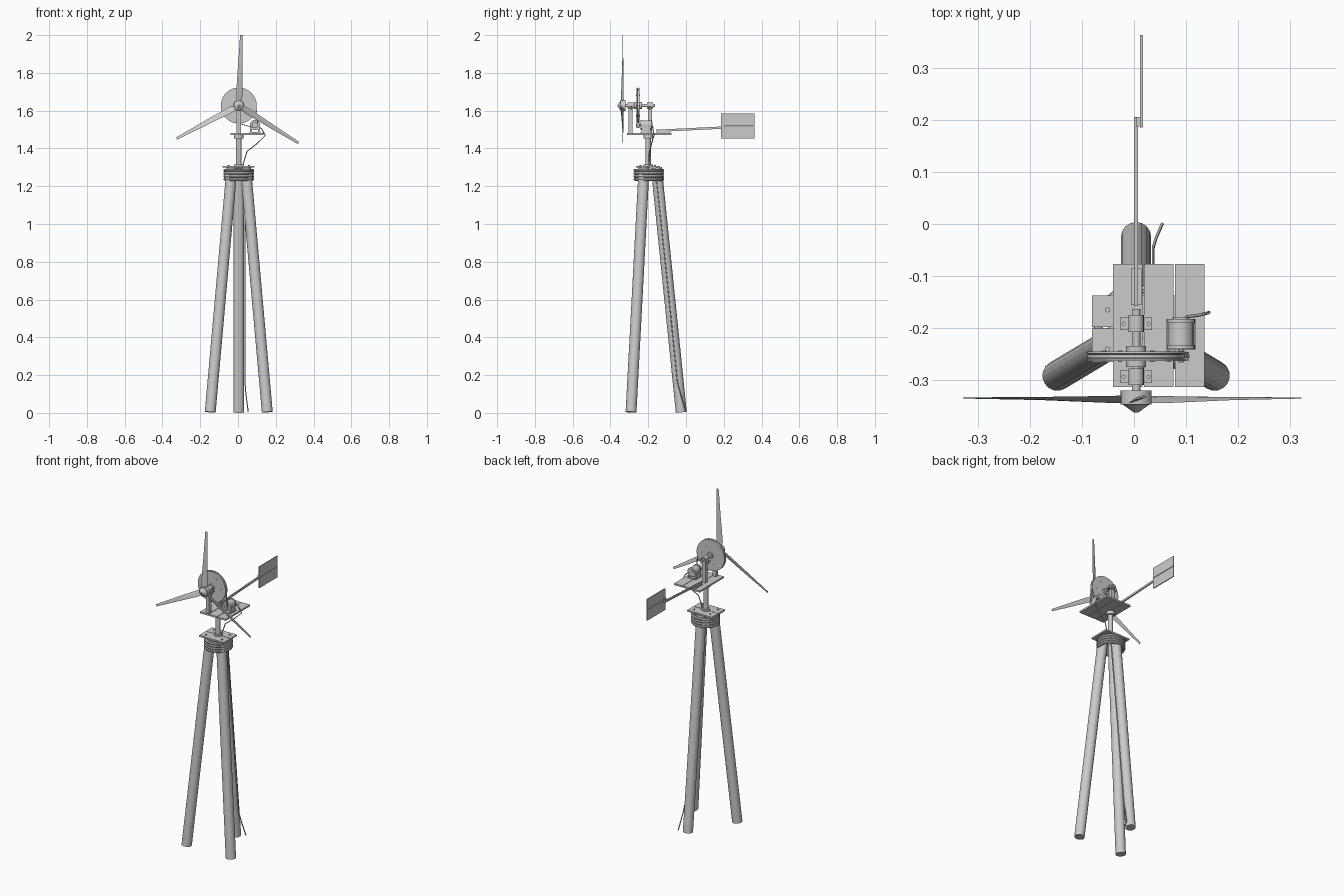
import bpy, bmesh, math
from mathutils import Vector, Matrix

if "Cube" in bpy.data.objects:
    bpy.data.objects.remove(bpy.data.objects["Cube"])

grey = bpy.data.materials.new("weathered grey")
grey.diffuse_color = (0.6, 0.6, 0.6, 1)
grey.use_nodes = True
grey.node_tree.nodes["Principled BSDF"].inputs["Base Color"].default_value = grey.diffuse_color
CX = 0.004                      # turbine axis in x
HUB = Vector((CX, -0.335, 1.627))


def finish(name, bm, smooth=True):
    bmesh.ops.recalc_face_normals(bm, faces=bm.faces)
    me = bpy.data.meshes.new(name)
    bm.to_mesh(me)
    bm.free()
    me.materials.append(grey)
    ob = bpy.data.objects.new(name, me)
    bpy.context.collection.objects.link(ob)
    if smooth:
        bpy.ops.object.select_all(action='DESELECT')
        ob.select_set(True)
        bpy.context.view_layer.objects.active = ob
        bpy.ops.object.shade_smooth_by_angle(angle=math.radians(35))
    return ob


def box(name, lo, hi):
    lo, hi = Vector(lo), Vector(hi)
    bm = bmesh.new()
    m = Matrix.Translation((lo + hi) / 2) @ Matrix.Diagonal((*(hi - lo), 1))
    bmesh.ops.create_cube(bm, size=1, matrix=m)
    return finish(name, bm, False)


def rod(name, p, q, r, r2=None, n=16):
    p, q = Vector(p), Vector(q)
    d = q - p
    bm = bmesh.new()
    m = Matrix.Translation((p + q) / 2) @ d.to_track_quat('Z', 'Y').to_matrix().to_4x4()
    bmesh.ops.create_cone(bm, cap_ends=True, segments=n, radius1=r,
                          radius2=r if r2 is None else r2, depth=d.length, matrix=m)
    return finish(name, bm)


def lathe_y(name, profile, centre, n=40):
    """Revolve a closed (radius, y) profile around the y direction."""
    bm = bmesh.new()
    rings = [[bm.verts.new((centre[0] + r * math.cos(t), y, centre[1] + r * math.sin(t)))
              for r, y in profile] for t in (2 * math.pi * i / n for i in range(n))]
    k = len(profile)
    for i in range(n):
        a, b = rings[i], rings[(i + 1) % n]
        for j in range(k):
            bm.faces.new((a[j], a[(j + 1) % k], b[(j + 1) % k], b[j]))
    return finish(name, bm)


def cable(name, pts, r):
    cu = bpy.data.curves.new(name, 'CURVE')
    cu.dimensions = '3D'
    cu.bevel_depth = r
    cu.bevel_resolution = 1
    cu.use_fill_caps = True
    sp = cu.splines.new('POLY')
    sp.points.add(len(pts) - 1)
    for a, b in zip(sp.points, pts):
        a.co = (*b, 1)
    cu.materials.append(grey)
    bpy.context.collection.objects.link(bpy.data.objects.new(name, cu))


# Tripod legs
rod("front_left_leg", (CX - 0.151, -0.291, 0.004), (CX - 0.036, -0.222, 1.298), 0.029)
rod("front_right_leg", (CX + 0.151, -0.291, 0.004), (CX + 0.036, -0.222, 1.298), 0.029)
rod("back_leg", (CX, -0.025, 0.003), (CX, -0.157, 1.298), 0.029)

# Rope lashing round the leg tops
for i in range(4):
    bm = bmesh.new()
    n, k = 32, 8
    R, r = (0.073, 0.0085)
    v = []
    for a in range(n):
        t = 2 * math.pi * a / n
        v.append([bm.verts.new((CX + (R + r * math.cos(s)) * math.cos(t),
                                -0.197 + (R + r * math.cos(s)) * math.sin(t),
                                1.237 + 0.0155 * i + r * math.sin(s)))
                  for s in (2 * math.pi * j / k for j in range(k))])
    for a in range(n):
        for j in range(k):
            b, c = (a + 1) % n, (j + 1) % k
            bm.faces.new((v[a][j], v[b][j], v[b][c], v[a][c]))
    finish(f"rope_coil_{i + 1}", bm)

# Lower deck, mast and collar
box("lower_plank_front", (-0.081, -0.265, 1.298), (0.088, -0.201, 1.307))
box("lower_plank_back", (-0.081, -0.198, 1.298), (0.088, -0.137, 1.307))
for sx in (-0.055, 0.055):
    for y in (-0.24, -0.165):
        rod("deck_bolt", (CX + sx, y, 1.305), (CX + sx, y, 1.312), 0.005, n=8)
rod("mast_flange", (CX, -0.2, 1.306), (CX, -0.2, 1.316), 0.024)
rod("mast", (CX, -0.2, 1.30), (CX, -0.2, 1.475), 0.0135)
rod("mast_collar", (CX, -0.2, 1.452), (CX, -0.2, 1.473), 0.024)

# Upper deck planks
for i in range(3):
    x = -0.04 + 0.0595 * i
    box(f"upper_plank_{i + 1}", (x, -0.313, 1.472), (x + 0.0565, -0.077, 1.482))

# Bearing posts, bearings and rotor shaft
for y in (-0.293, -0.191):
    box("bearing_post", (CX - 0.011, y - 0.011, 1.48), (CX + 0.011, y + 0.011, 1.614))
    box("bearing_base", (CX - 0.031, y - 0.012, 1.612), (CX + 0.031, y + 0.012, 1.618))
    rod("bearing", (CX, y - 0.016, HUB.z), (CX, y + 0.016, HUB.z), 0.015)
    for sx in (-0.024, 0.024):
        rod("bearing_bolt", (CX + sx, y, 1.605), (CX + sx, y, 1.624), 0.004, n=8)
rod("rotor_shaft", (CX, -0.335, HUB.z), (CX, -0.163, HUB.z), 0.008)

# Grooved drive wheel
WY = -0.254
lathe_y("drive_wheel", [(0.006, WY - 0.009), (0.095, WY - 0.009), (0.095, WY - 0.005),
                        (0.089, WY - 0.004), (0.089, WY + 0.004), (0.095, WY + 0.005),
                        (0.095, WY + 0.009), (0.006, WY + 0.009)], (CX, HUB.z), 48)
rod("wheel_boss", (CX, WY - 0.02, HUB.z), (CX, WY + 0.02, HUB.z), 0.019)
for i in range(6):
    t = math.pi * i / 3
    x, z = CX + 0.062 * math.cos(t), HUB.z + 0.062 * math.sin(t)
    rod("wheel_bolt", (x, WY - 0.011, z), (x, WY + 0.011, z), 0.004, n=8)

# Generator with end caps, feet and pulley
GX, GZ = 0.09, 1.524
rod("generator_body", (GX, -0.238, GZ), (GX, -0.186, GZ), 0.024, n=20)
for y in (-0.24, -0.19):
    rod("generator_end_cap", (GX, y, GZ), (GX, y + 0.008, GZ), 0.027, n=20)
rod("generator_tail_cap", (GX, -0.184, GZ), (GX, -0.178, GZ), 0.016)
for sx in (-0.021, 0.021):
    box("generator_foot", (GX + sx - 0.005, -0.236, 1.481), (GX + sx + 0.005, -0.188, 1.515))
box("generator_base", (GX - 0.028, -0.242, 1.481), (GX + 0.028, -0.182, 1.487))
rod("generator_shaft", (GX, -0.266, GZ), (GX, -0.235, GZ), 0.005, n=10)
lathe_y("generator_pulley", [(0.003, WY - 0.008), (0.016, WY - 0.008), (0.013, WY - 0.003),
                             (0.013, WY + 0.003), (0.016, WY + 0.008), (0.003, WY + 0.008)],
        (GX, GZ), 20)

# Drive belt: tangent loop round wheel and pulley
d = Vector((GX - CX, GZ - HUB.z))
aim, phi = math.atan2(d.y, d.x), math.acos((0.091 - 0.015) / d.length)
loop = []
for c, r, a, b, n in (((CX, HUB.z), 0.091, aim + phi, aim + 2 * math.pi - phi, 32),
                      ((GX, GZ), 0.015, aim - phi, aim + phi, 8)):
    for i in range(n + 1):
        t = a + (b - a) * i / n
        loop.append((c[0], c[1], r, math.cos(t), math.sin(t)))
bm = bmesh.new()
rings = [[bm.verts.new((cx + (r + o) * u, WY + w, cz + (r + o) * s))
          for o, w in ((-0.002, -0.0035), (0.002, -0.0035), (0.002, 0.0035), (-0.002, 0.0035))]
         for cx, cz, r, u, s in loop]
for i, a in enumerate(rings):
    b = rings[(i + 1) % len(rings)]
    for j in range(4):
        bm.faces.new((a[j], a[(j + 1) % 4], b[(j + 1) % 4], b[j]))
finish("drive_belt", bm)

# Rotor hub and nose cone
rod("hub", (CX, -0.346, HUB.z), (CX, -0.32, HUB.z), 0.03, n=20)
rod("nose_cone", (CX, -0.346, HUB.z), (CX, -0.362, HUB.z), 0.026, 0.004, n=20)

# Tapered, twisted blades: (radius, left x, right x, left y, right y, thickness)
stations = [(0.012, -0.008, 0.012, -0.008, 0.006, 0.004),
            (0.05, -0.015, 0.019, -0.009, 0.005, 0.003),
            (0.21, -0.004, 0.020, -0.003, 0.003, 0.002),
            (0.373, 0.007, 0.020, 0.000, 0.002, 0.001)]
for k in range(3):
    rot = Matrix.Rotation(2 * math.pi * k / 3, 3, 'Y')
    bm = bmesh.new()
    prev = None
    for r, xl, xr, yl, yr, th in stations:
        xm, ym = xl * 0.4 + xr * 0.6, yl * 0.4 + yr * 0.6
        ring = [bm.verts.new(HUB + rot @ Vector(p)) for p in
                ((xl, yl, r), (xm, ym - th, r), (xr, yr, r), (xm, ym + th, r))]
        if prev:
            for j in range(4):
                bm.faces.new((prev[j], prev[(j + 1) % 4], ring[(j + 1) % 4], ring[j]))
        else:
            bm.faces.new(ring)
        prev = ring
    bm.faces.new(prev)
    finish(f"blade_{k + 1}", bm)

# Tail boom and two-board vane
boom = box("tail_boom", (-0.004, -0.1815, -0.006), (0.004, 0.1815, 0.006))
boom.location = (CX, 0.024, 1.502)
boom.rotation_euler.x = math.radians(2.8)
box("boom_bracket", (CX - 0.01, -0.155, 1.481), (CX + 0.01, -0.085, 1.489))
box("vane_upper", (0.0115, 0.185, 1.52), (0.017, 0.363, 1.584))
box("vane_lower", (0.0115, 0.185, 1.452), (0.017, 0.363, 1.517))
box("vane_cleat", (CX, 0.187, 1.505), (0.0125, 0.205, 1.53))

# Power cable from generator down the back leg
cable("power_cable", [(0.10, -0.178, 1.522), (0.125, -0.175, 1.505), (0.144, -0.170, 1.468),
                      (0.10, -0.183, 1.425), (0.048, -0.192, 1.385), (0.034, -0.197, 1.34),
                      (0.022, -0.195, 1.29), (0.036, -0.155, 1.22), (0.037, -0.10, 0.70),
                      (0.037, -0.045, 0.16), (0.042, -0.028, 0.10), (0.054, 0.0, 0.006)], 0.003)
